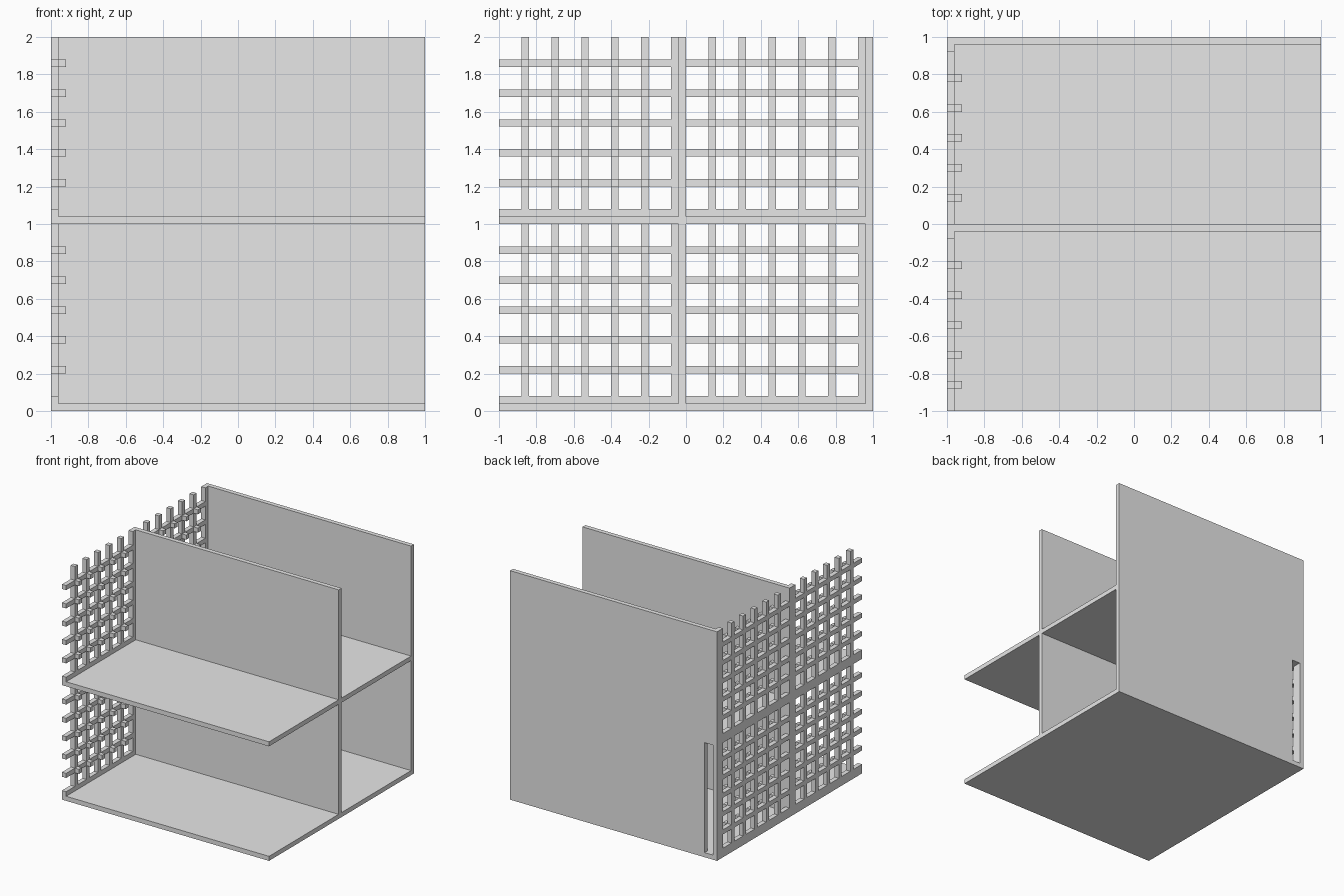
import bpy
import bmesh
from mathutils import Vector, Matrix

cube = bpy.data.objects.get("Cube")
if cube:
    bpy.data.objects.remove(cube, do_unlink=True)

T = 0.04      # board and bar thickness
CELL = 0.96   # clear size of one compartment
STEP = 0.16   # lattice spacing

grey = bpy.data.materials.new("plain_grey")
grey.use_nodes = True
grey.diffuse_color = (0.8, 0.8, 0.8, 1)
grey.node_tree.nodes["Principled BSDF"].inputs["Base Color"].default_value = grey.diffuse_color


def add_box(bm, low, high):
    low, high = Vector(low), Vector(high)
    matrix = Matrix.Translation((low + high) / 2) @ Matrix.Diagonal((high - low).to_4d())
    matrix[3][3] = 1
    bmesh.ops.create_cube(bm, size=1, matrix=matrix)


def make_object(name, bm):
    mesh = bpy.data.meshes.new(name)
    bm.to_mesh(mesh)
    bm.free()
    mesh.materials.append(grey)
    obj = bpy.data.objects.new(name, mesh)
    bpy.context.collection.objects.link(obj)
    return obj


def board(name, low, high):
    bm = bmesh.new()
    add_box(bm, low, high)
    return make_object(name, bm)


def lattice(name, wall_y, floor_z):
    # Even bands are bars (the first is the frame), odd bands are gaps
    bands = [0, T]
    for i in range(1, 6):
        bands += [i * STEP, i * STEP + T]
    bands.append(CELL)
    count = len(bands) - 1

    panel, pegs = bmesh.new(), bmesh.new()
    for i in range(count):
        for j in range(count):
            if i % 2 and j % 2:
                continue
            ya, yb = wall_y - bands[i + 1], wall_y - bands[i]
            za, zb = floor_z + bands[j], floor_z + bands[j + 1]
            corners = [(ya, za), (yb, za), (yb, zb), (ya, zb)]
            panel.faces.new([panel.verts.new((T / 2 - 1, y, z)) for y, z in corners])
            # A peg stands on the inner side of each bar crossing
            if i and j and i % 2 == 0 and j % 2 == 0:
                add_box(pegs, (T * 0.8 - 1, ya, za), (2 * T - 1, yb, zb))
    bmesh.ops.remove_doubles(panel, verts=panel.verts, dist=0.001)
    obj = make_object(name + "_lattice", panel)
    solid = obj.modifiers.new("thickness", "SOLIDIFY")
    solid.thickness = T
    solid.offset = 0
    make_object(name + "_lattice_pegs", pegs)


# Shelves, divider walls and lattice screens
for level, z in (("lower", 0), ("upper", 1)):
    board(level + "_shelf", (-1, -1, z), (1, 1 - T, z + T))
    board(level + "_divider", (-1, -T, z + T), (1, 0, z + 1))
    lattice(level + "_front", -T, z + T)
    lattice(level + "_back", 1 - T, z + T)

# Back wall with a tall slot beside the lower lattice
back_wall = board("back_wall", (-1, 1 - T, 0), (1, 1, 2))
cutter = board("slot_cutter", (T - 1, 0.9, T), (3 * T - 1, 1.1, 1))
cutter.hide_render = True
slot = back_wall.modifiers.new("slot", "BOOLEAN")
slot.operation = "DIFFERENCE"
slot.solver = "EXACT"
slot.object = cutter
bpy.context.view_layer.objects.active = back_wall
bpy.ops.object.modifier_apply(modifier=slot.name)
bpy.data.objects.remove(cutter, do_unlink=True)
